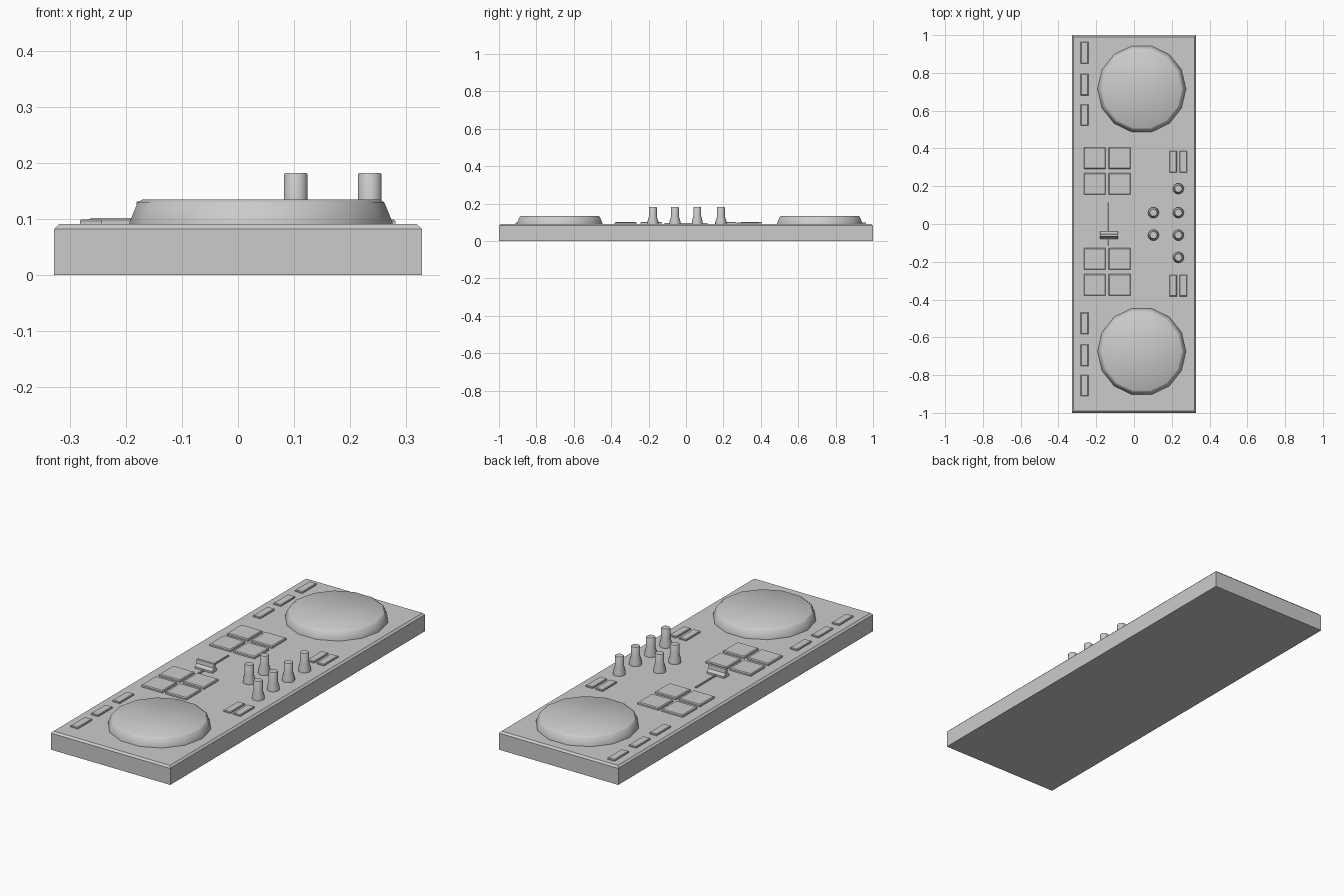
import bpy, bmesh, math

if "Cube" in bpy.data.objects:
    bpy.data.objects.remove(bpy.data.objects["Cube"])

DECK = 0.091  # height of the top panel


def loft(name, rings, smooth=None):
    """Skin a stack of equal-length point rings, capped at both ends."""
    bm = bmesh.new()
    loops = [[bm.verts.new(p) for p in ring] for ring in rings]
    n = len(loops[0])
    for a, b in zip(loops, loops[1:]):
        for i in range(n):
            j = (i + 1) % n
            bm.faces.new((a[i], a[j], b[j], b[i]))
    bm.faces.new(loops[0][::-1])
    bm.faces.new(loops[-1])
    bmesh.ops.recalc_face_normals(bm, faces=bm.faces)
    mesh = bpy.data.meshes.new(name)
    bm.to_mesh(mesh)
    bm.free()
    if smooth:
        mesh.polygons.foreach_set("use_smooth", [True] * len(mesh.polygons))
        mesh.set_sharp_from_angle(angle=math.radians(smooth))
    obj = bpy.data.objects.new(name, mesh)
    bpy.context.collection.objects.link(obj)
    return obj


def slab(name, x, y, w, d, z0, z1, chamfer):
    """Box with a chamfered top edge."""
    def ring(inset, z):
        a, b = w / 2 - inset, d / 2 - inset
        return [(x + sx * a, y + sy * b, z)
                for sx, sy in ((-1, -1), (1, -1), (1, 1), (-1, 1))]
    return loft(name, [ring(0, z0), ring(0, z1 - chamfer), ring(chamfer, z1)])


def lathe(name, x, y, profile, sides):
    """Turned part from (radius, z) pairs."""
    rings = [[(x + r * math.cos(2 * math.pi * i / sides),
               y + r * math.sin(2 * math.pi * i / sides), z)
              for i in range(sides)] for r, z in profile]
    return loft(name, rings, 35)


# Main case
slab("case", 0, 0, 0.656, 2.0, 0, DECK, 0.009)

# Jog wheels
jog = [(0.234, DECK - 0.004), (0.234, 0.095), (0.22, 0.129), (0.211, 0.135)]
for y in (0.715, -0.675):
    lathe("jog_wheel", 0.041, y, jog, 14)

# Mixer knobs: flared skirt with a straight grip
knob = [(0.029, DECK - 0.004), (0.029, 0.105), (0.021, 0.132),
        (0.021, 0.179), (0.019, 0.182)]
for x, ys in ((0.235, (0.187, 0.06, -0.059, -0.177)), (0.103, (0.06, -0.059))):
    for y in ys:
        lathe("knob", x, y, knob, 16)

# Performance pads, two by two on each side
for y in (0.349, 0.212, -0.185, -0.322):
    for x in (-0.208, -0.076):
        slab("pad", x, y, 0.116, 0.114, DECK - 0.004, 0.102, 0.004)

# Buttons along the near edge
for y in (0.907, 0.738, 0.577, -0.526, -0.695, -0.855):
    slab("edge_button", -0.262, y, 0.04, 0.113, DECK - 0.004, 0.099, 0.003)

# Paired buttons beside the knobs
for y in (0.33, -0.326):
    for x in (0.207, 0.261):
        slab("mixer_button", x, y, 0.039, 0.113, DECK - 0.004, 0.099, 0.003)

# Crossfader track and cap
slab("fader_track", -0.133, 0, 0.008, 0.23, DECK - 0.004, 0.097, 0.001)
cap = [(-0.019, DECK - 0.002), (0.019, DECK - 0.002), (0.019, 0.1),
       (0.008, 0.112), (0.006, 0.131), (-0.006, 0.131),
       (-0.008, 0.112), (-0.019, 0.1)]
loft("fader_cap", [[(x, -0.06 + y, z) for y, z in cap] for x in (-0.181, -0.086)])
